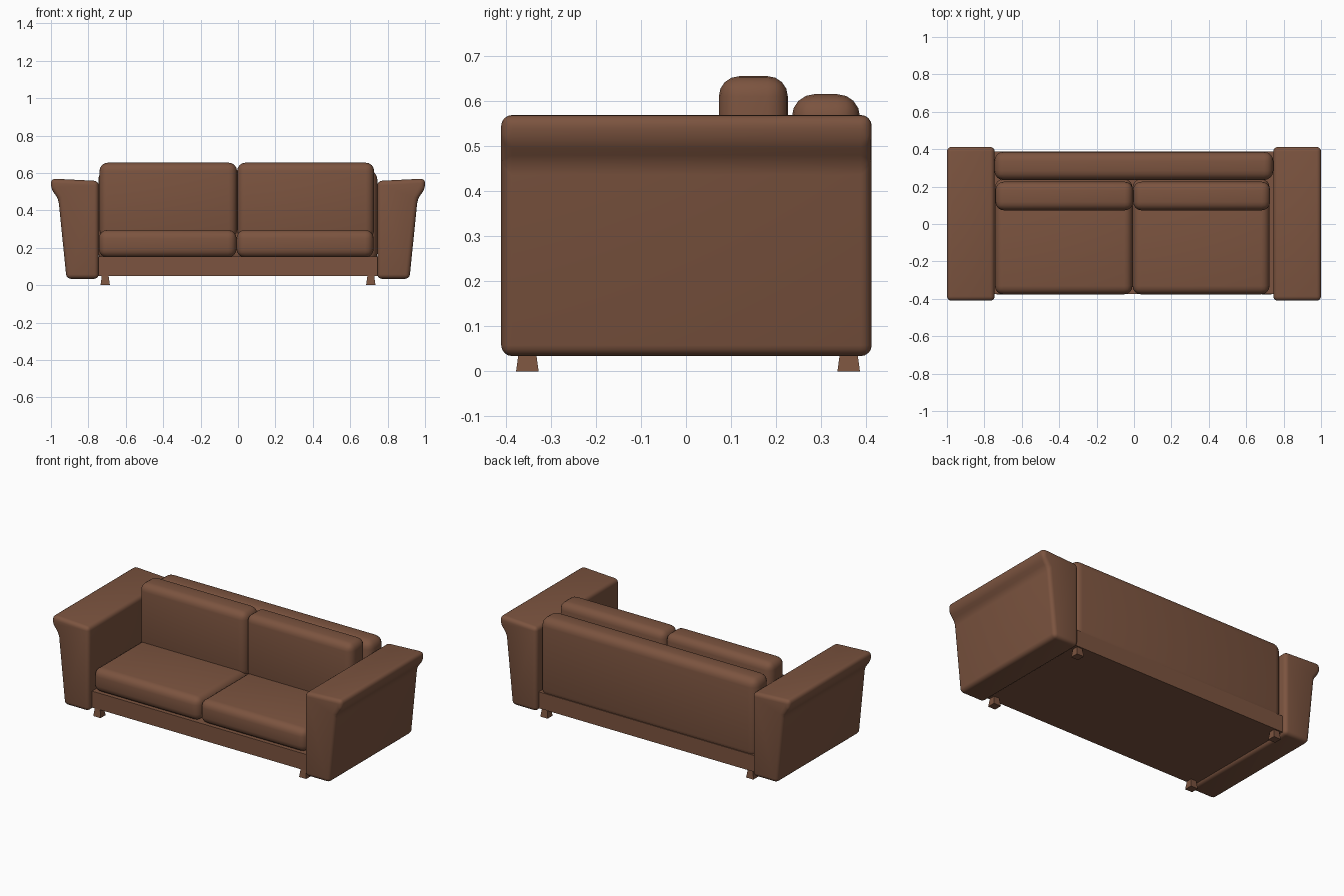
import bpy, bmesh, math

if "Cube" in bpy.data.objects:
    bpy.data.objects.remove(bpy.data.objects["Cube"])

brown = bpy.data.materials.new("brown leather")
brown.diffuse_color = (0.2, 0.088, 0.05, 1)
brown.use_nodes = True
brown.node_tree.nodes["Principled BSDF"].inputs["Base Color"].default_value = brown.diffuse_color


def finish(name, bm, radius=0.0, segments=4):
    bmesh.ops.recalc_face_normals(bm, faces=bm.faces[:])
    mesh = bpy.data.meshes.new(name)
    bm.to_mesh(mesh)
    bm.free()
    mesh.materials.append(brown)
    ob = bpy.data.objects.new(name, mesh)
    bpy.context.collection.objects.link(ob)
    if radius:
        b = ob.modifiers.new("round", 'BEVEL')
        b.width = radius
        b.segments = segments
        b.limit_method = 'ANGLE'
        b.angle_limit = math.radians(20)
        bpy.context.view_layer.objects.active = ob
        ob.select_set(True)
        bpy.ops.object.modifier_apply(modifier=b.name)
        bpy.ops.object.shade_smooth_by_angle(angle=math.radians(35))
        ob.select_set(False)
    return ob


def box(name, x, y, z, radius=0.0, top_scale=1.0):
    bm = bmesh.new()
    bmesh.ops.create_cube(bm, size=1)
    for v in bm.verts:
        s = top_scale if v.co.z > 0 else 1.0
        v.co = (sum(x) / 2 + v.co.x * s * (x[1] - x[0]),
                sum(y) / 2 + v.co.y * s * (y[1] - y[0]),
                sum(z) / 2 + v.co.z * (z[1] - z[0]))
    return finish(name, bm, radius)


# flared arms, extruded front to back
profile = [(0.745, 0.034), (0.917, 0.034), (0.96, 0.46),
           (1.0, 0.515), (1.0, 0.57), (0.745, 0.557)]
for side, label in ((-1, "left"), (1, "right")):
    bm = bmesh.new()
    rings = [[bm.verts.new((side * px, y, pz)) for px, pz in profile]
             for y in (-0.41, 0.412)]
    bm.faces.new(rings[0])
    bm.faces.new(rings[1])
    n = len(profile)
    for i in range(n):
        j = (i + 1) % n
        bm.faces.new((rings[0][i], rings[0][j], rings[1][j], rings[1][i]))
    finish(label + "_arm", bm, 0.024)

# base frame and backrest
box("base_frame", (-0.75, 0.75), (-0.375, 0.387), (0.05, 0.152))
box("backrest", (-0.747, 0.745), (0.235, 0.386), (0.12, 0.615), 0.05)

# seat and back cushions
for label, x in (("left", (-0.744, -0.008)), ("right", (-0.008, 0.725))):
    box(label + "_seat_cushion", x, (-0.376, 0.24), (0.148, 0.295), 0.045)
    box(label + "_back_cushion", (x[0] + 0.003, x[1] + 0.003),
        (0.073, 0.226), (0.25, 0.655), 0.045)

# tapered feet
for sx in (-0.71, 0.71):
    for sy, label in ((-0.352, "front"), (0.361, "back")):
        box(label + "_foot", (sx - 0.025, sx + 0.025),
            (sy - 0.025, sy + 0.025), (0, 0.055), top_scale=0.7)
